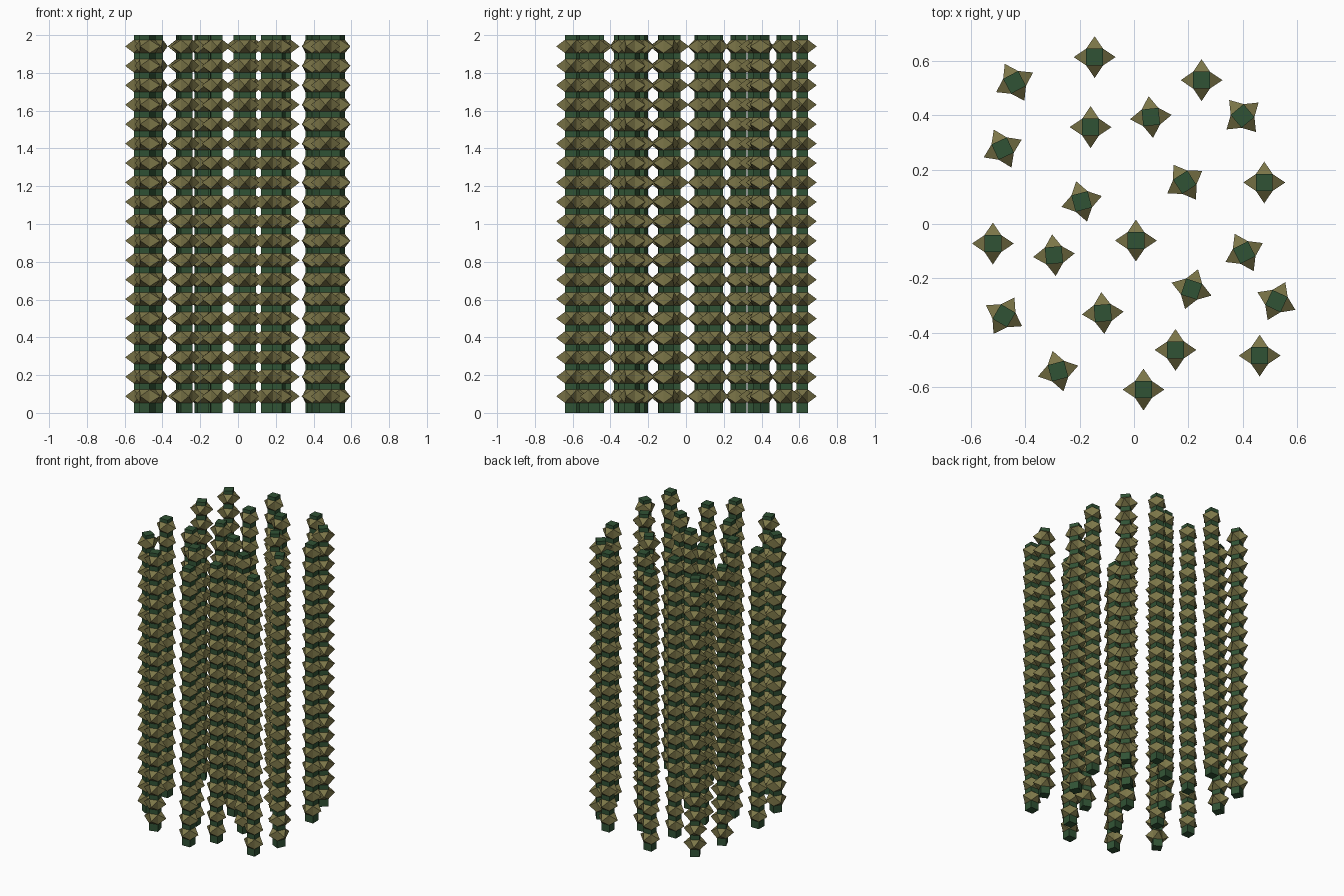
import bpy, bmesh
from math import radians
from mathutils import Matrix

if "Cube" in bpy.data.objects:
    bpy.data.objects.remove(bpy.data.objects["Cube"])

HEIGHT, HALF, TIP = 2.0, 0.031, 0.077      # rod height, half width, thorn reach
RINGS, FIRST, STEP, THORN_H = 19, 0.088, 0.1029, 0.035

# stalk x, y, turn in degrees
STALKS = [
    (-0.145, 0.615, 0), (-0.44, 0.522, 28), (0.249, 0.53, 0), (0.40, 0.398, 40),
    (-0.16, 0.357, 0), (0.062, 0.394, 6), (-0.484, 0.278, 25), (0.187, 0.154, 33),
    (0.48, 0.153, 0), (-0.193, 0.083, 15), (-0.52, -0.072, 0), (-0.295, -0.115, 5),
    (0.007, -0.061, 0), (0.406, -0.105, 27), (0.212, -0.24, -18), (0.525, -0.284, -25),
    (-0.479, -0.338, -30), (-0.115, -0.328, 4), (0.153, -0.464, 0), (-0.28, -0.542, 15),
    (0.463, -0.485, 0), (0.035, -0.61, 0),
]


def material(name, color):
    m = bpy.data.materials.new(name)
    m.diffuse_color = (*color, 1)
    m.use_nodes = True
    m.node_tree.nodes["Principled BSDF"].inputs["Base Color"].default_value = m.diffuse_color
    return m


def mesh_from(bm, name, mat):
    bmesh.ops.recalc_face_normals(bm, faces=bm.faces)
    me = bpy.data.meshes.new(name)
    bm.to_mesh(me)
    bm.free()
    me.materials.append(mat)
    return me


# square rod
bm = bmesh.new()
bmesh.ops.create_cube(bm, size=1, matrix=Matrix.Translation((0, 0, HEIGHT / 2))
                      @ Matrix.Diagonal((2 * HALF, 2 * HALF, HEIGHT, 1)))
rod = mesh_from(bm, "stalk", material("dark_green", (0.03, 0.085, 0.035)))

# rings of four pyramid thorns, one on each rod face
bm = bmesh.new()
for i in range(RINGS):
    z = FIRST + i * STEP
    for k in range(4):
        turn = Matrix.Rotation(radians(90 * k), 4, 'Z')
        pts = [(HALF, -HALF, z - THORN_H), (HALF, HALF, z - THORN_H),
               (HALF, HALF, z + THORN_H), (HALF, -HALF, z + THORN_H), (TIP, 0, z)]
        v = [bm.verts.new(turn @ Matrix.Translation(p).translation) for p in pts]
        bm.faces.new(v[3::-1])
        for a in range(4):
            bm.faces.new((v[a], v[(a + 1) % 4], v[4]))
thorns = mesh_from(bm, "thorns", material("olive", (0.2, 0.18, 0.065)))

# plant every stalk with its thorns
for n, (x, y, turn) in enumerate(STALKS, 1):
    for me in (rod, thorns):
        ob = bpy.data.objects.new(f"{me.name}_{n}", me)
        ob.location = (x, y, 0)
        ob.rotation_euler.z = radians(turn)
        bpy.context.collection.objects.link(ob)
